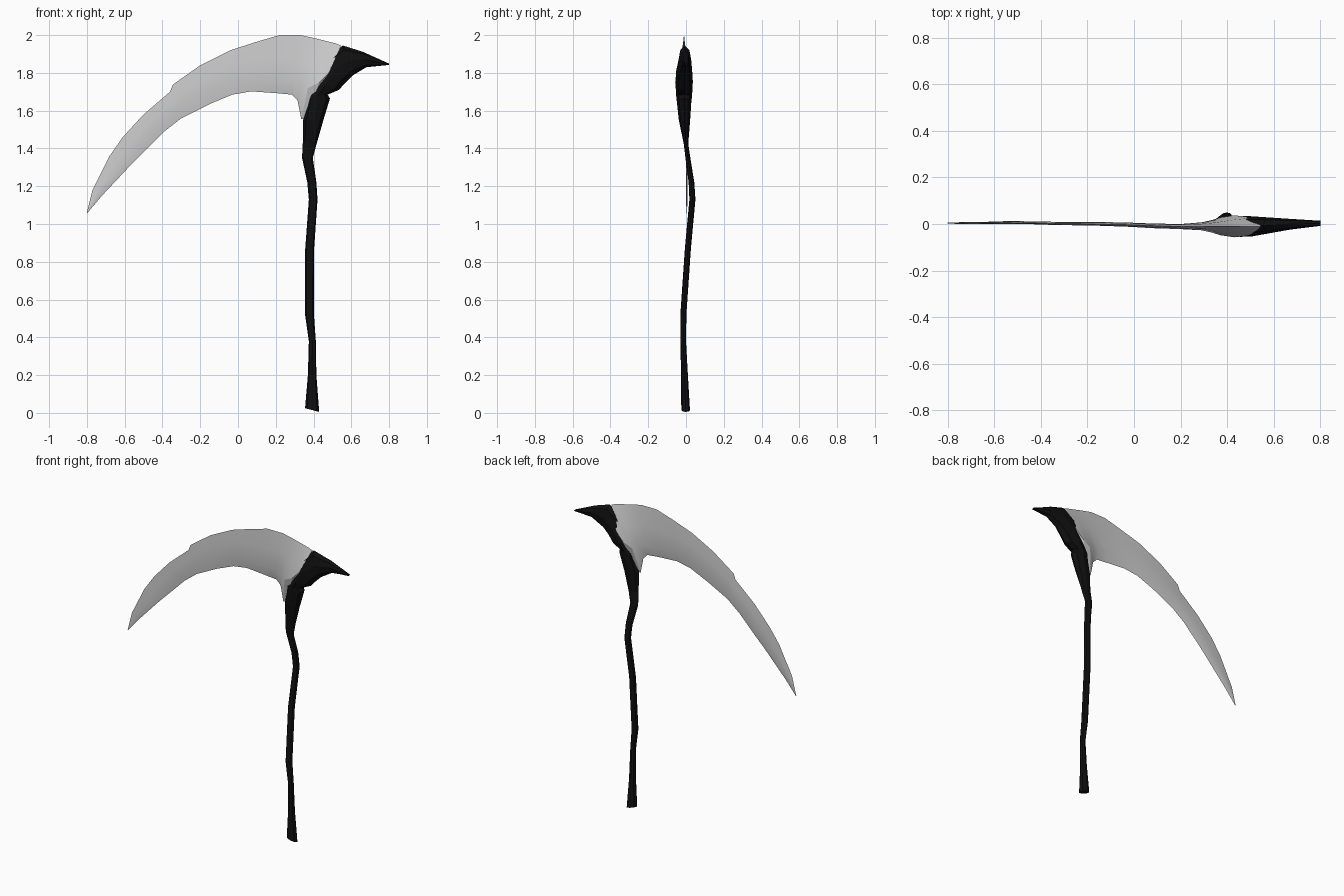
import bpy, bmesh, math
from mathutils import Vector


def loft(name, rings):
    """Skin a list of equal-length vertex rings and cap both ends."""
    bm = bmesh.new()
    loops = [[bm.verts.new(p) for p in ring] for ring in rings]
    n = len(loops[0])
    for a, b in zip(loops, loops[1:]):
        for i in range(n):
            j = (i + 1) % n
            bm.faces.new((a[i], a[j], b[j], b[i]))
    bm.faces.new(loops[0])
    bm.faces.new(loops[-1])
    bmesh.ops.recalc_face_normals(bm, faces=bm.faces)
    mesh = bpy.data.meshes.new(name)
    bm.to_mesh(mesh)
    bm.free()
    ob = bpy.data.objects.new(name, mesh)
    bpy.context.collection.objects.link(ob)
    return ob


def oval(x1, z1, x2, z2, y, depth, sides=8):
    """Oval ring spanning two silhouette points, with half depth along y."""
    p, q = Vector((x1, y, z1)), Vector((x2, y, z2))
    mid, half = (p + q) / 2, (q - p) / 2
    return [mid + half * math.cos(k * math.tau / sides)
            + Vector((0, depth * math.sin(k * math.tau / sides), 0))
            for k in range(sides)]


# Crooked wooden handle: left x, right x, z, centre y, half depth
handle_rows = [
    (0.37, 0.415, 0.20, -0.008, 0.018), (0.375, 0.412, 0.38, -0.015, 0.015),
    (0.355, 0.402, 0.52, -0.014, 0.016), (0.356, 0.403, 0.87, 0.010, 0.016),
    (0.375, 0.421, 1.13, 0.034, 0.016), (0.367, 0.415, 1.22, 0.029, 0.015),
    (0.339, 0.396, 1.35, 0.010, 0.013)]
rings = [oval(0.355, 0.025, 0.43, 0.005, -0.002, 0.023)]
rings += [oval(l, z, r, z, y, d) for l, r, z, y, d in handle_rows]

# Swollen head sweeping into the rear spike: two edge points, centre y, half depth
head_rows = [
    (0.343, 1.43, 0.415, 1.42, 0.000, 0.012),
    (0.345, 1.55, 0.452, 1.55, -0.008, 0.030),
    (0.36, 1.62, 0.487, 1.665, -0.010, 0.038),
    (0.37, 1.67, 0.474, 1.685, -0.010, 0.042),
    (0.38, 1.75, 0.535, 1.71, -0.010, 0.045),
    (0.45, 1.87, 0.565, 1.745, -0.010, 0.043),
    (0.555, 1.945, 0.605, 1.785, -0.006, 0.034),
    (0.66, 1.912, 0.68, 1.83, -0.001, 0.023),
    (0.80, 1.849, 0.80, 1.842, 0.003, 0.011)]
handle = loft("handle_and_spike", rings + [oval(*row) for row in head_rows])
black = bpy.data.materials.new("black")
black.diffuse_color = (0.005, 0.005, 0.005, 1)
handle.data.materials.append(black)

# Curved blade: back edge, bevel ridge, cutting edge (x, z each), centre y, half depth
blade_rows = [
    (-0.80, 1.062, -0.799, 1.06, -0.80, 1.055, 0.004, 0.002),
    (-0.77, 1.18, -0.735, 1.165, -0.72, 1.15, 0.004, 0.004),
    (-0.68, 1.36, -0.60, 1.315, -0.57, 1.31, 0.005, 0.005),
    (-0.61, 1.46, -0.535, 1.40, -0.50, 1.38, 0.007, 0.006),
    (-0.50, 1.58, -0.43, 1.52, -0.39, 1.49, 0.005, 0.006),
    (-0.36, 1.70, -0.32, 1.61, -0.30, 1.56, 0.002, 0.007),
    (-0.345, 1.738, -0.29, 1.64, -0.28, 1.57, 0.002, 0.007),
    (-0.20, 1.84, -0.16, 1.71, -0.15, 1.635, 0.001, 0.008),
    (-0.04, 1.92, -0.02, 1.77, -0.03, 1.685, -0.003, 0.009),
    (0.10, 1.965, 0.08, 1.765, 0.07, 1.702, -0.008, 0.010),
    (0.22, 2.00, 0.20, 1.755, 0.20, 1.693, -0.011, 0.011),
    (0.33, 2.00, 0.29, 1.755, 0.285, 1.685, -0.010, 0.017),
    (0.40, 1.985, 0.335, 1.73, 0.315, 1.655, -0.010, 0.027),
    (0.46, 1.97, 0.37, 1.72, 0.335, 1.555, -0.010, 0.038),
    (0.52, 1.955, 0.43, 1.75, 0.36, 1.56, -0.010, 0.047),
    (0.545, 1.945, 0.48, 1.80, 0.40, 1.61, -0.010, 0.042)]
blade = loft("blade", [
    [(bx, y, bz),
     ((bx + rx) / 2, y - d * 0.7, (bz + rz) / 2), (rx, y - d, rz),
     (ex, y, ez),
     (rx, y + d, rz), ((bx + rx) / 2, y + d * 0.7, (bz + rz) / 2)]
    for bx, bz, rx, rz, ex, ez, y, d in blade_rows])

# Soft shading along the blade, keeping its bevel crisp
bpy.ops.object.select_all(action='DESELECT')
blade.select_set(True)
bpy.context.view_layer.objects.active = blade
bpy.ops.object.shade_smooth_by_angle(angle=math.radians(25))
